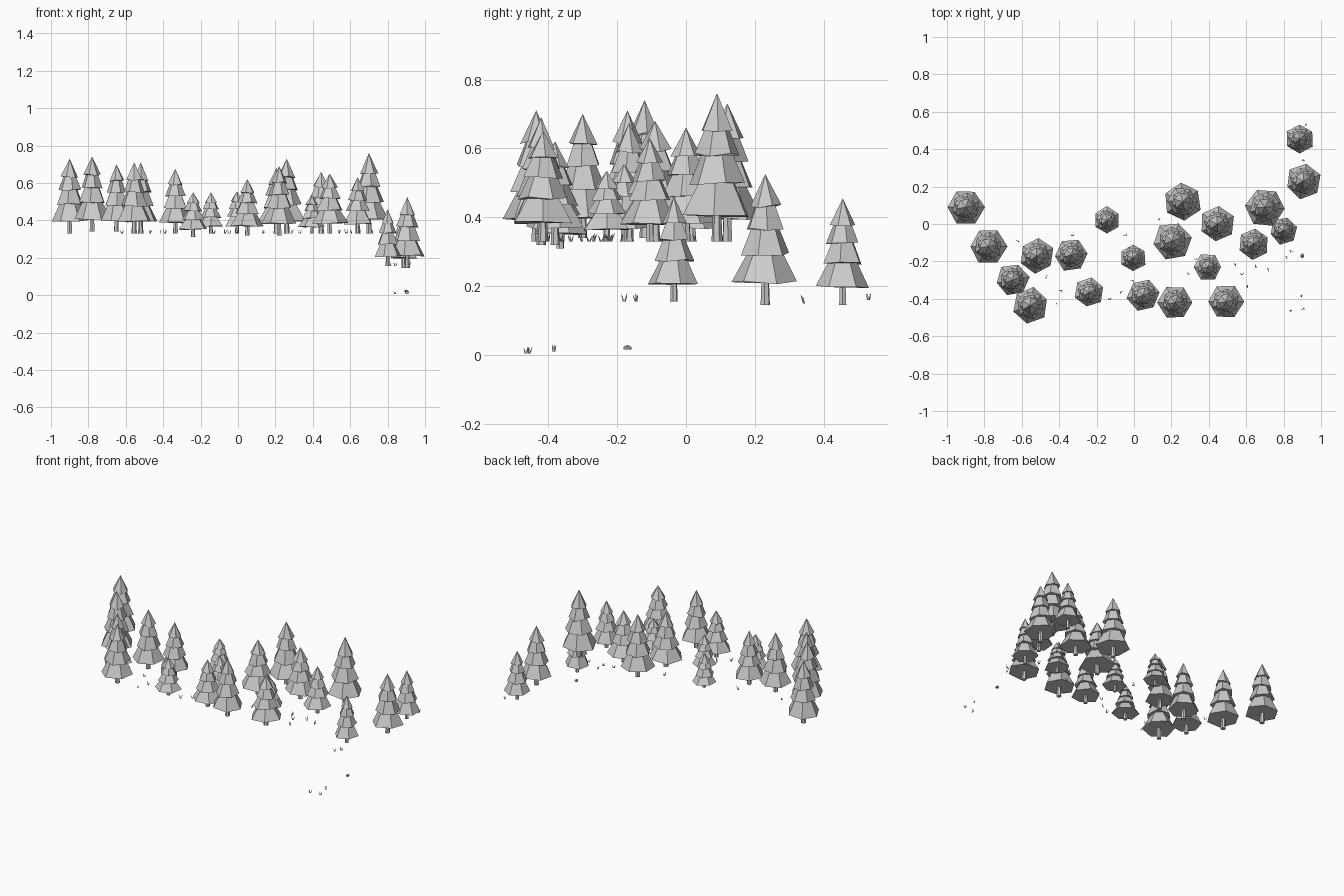
import bpy, bmesh, math, random
from mathutils import Matrix, Vector

random.seed(4)
if "Cube" in bpy.data.objects:
    bpy.data.objects.remove(bpy.data.objects["Cube"], do_unlink=True)

grey = bpy.data.materials.new("plain grey")
grey.use_nodes = True
grey.diffuse_color = (0.6, 0.6, 0.6, 1)
grey.node_tree.nodes["Principled BSDF"].inputs["Base Color"].default_value = (0.6, 0.6, 0.6, 1)


def finish(bm, name, location):
    """Turn a bmesh into a flat shaded object."""
    mesh = bpy.data.meshes.new(name)
    bm.to_mesh(mesh)
    bm.free()
    mesh.materials.append(grey)
    obj = bpy.data.objects.new(name, mesh)
    obj.location = location
    bpy.context.scene.collection.objects.link(obj)
    return obj


def frustum(bm, sides, low_radius, high_radius, low, high, yaw=0.0):
    """Add a closed cone or frustum between two heights and return its vertices."""
    place = Matrix.Translation((0, 0, (low + high) / 2)) @ Matrix.Rotation(yaw, 4, 'Z')
    made = bmesh.ops.create_cone(bm, cap_ends=True, cap_tris=False, segments=sides,
                                 radius1=low_radius, radius2=high_radius,
                                 depth=high - low, matrix=place)
    return made["verts"]


# Skirt heights and radii as shares of the tree height and the canopy radius
TIERS = [(0.17, 0.44, 1.0, 0.45), (0.39, 0.63, 0.77, 0.36),
         (0.585, 0.80, 0.61, 0.27), (0.755, 1.0, 0.47, 0.0)]


def pine(x, y, base, top, radius, yaw):
    bm = bmesh.new()
    height = top - base
    frustum(bm, 6, radius * 0.15, radius * 0.11, 0, height * 0.25, math.radians(yaw))
    for index, (low, high, wide, narrow) in enumerate(TIERS):
        turn = math.radians(yaw + 90 + index * 23)
        verts = frustum(bm, 6, radius * wide, radius * narrow, height * low, height * high, turn)
        # Uneven skirt rim
        for v in verts:
            if v.co.z < height * (low + 0.01):
                stretch = random.uniform(0.94, 1.04)
                v.co.x *= stretch
                v.co.y *= stretch
                v.co.z += height * random.uniform(-0.015, 0.015)
    finish(bm, "pine_tree", (x, y, base))


def tuft(x, y, z):
    """A few thin leaning blades."""
    bm = bmesh.new()
    for blade in range(3):
        angle = random.uniform(0, math.tau)
        out = Vector((math.cos(angle), math.sin(angle), 0))
        verts = frustum(bm, 3, 0.003, 0.0008, 0, random.uniform(0.014, 0.025), angle)
        for v in verts:
            v.co += out * (0.003 + v.co.z * 0.4)
    finish(bm, "grass_tuft", (x, y, z))


# Trees: x, y, foot, tip, canopy radius, yaw in degrees
west_trees = [
    (-.90, .09, .33, .73, .1, 0), (-.78, -.12, .34, .74, .1, 0),
    (-.65, -.3, .34, .7, .09, 10), (-.555, -.435, .33, .71, .097, 20),
    (-.52, -.17, .33, .71, .095, 25), (-.335, -.165, .33, .675, .09, 5),
    (-.24, -.365, .31, .55, .08, 20), (-.145, .02, .33, .55, .074, 30),
    (-.005, -.18, .33, .555, .074, 30), (.05, -.38, .32, .62, .088, 10),
]
east_trees = [
    (.22, -.42, .32, .69, .095, 0), (.205, -.09, .33, .68, .102, 10),
    (.26, .12, .33, .73, .104, 35), (.395, -.23, .33, .535, .074, 0),
    (.445, 0, .33, .66, .097, 25), (.49, -.415, .33, .65, .097, 0),
    (.64, -.105, .33, .63, .085, 25), (.7, .09, .33, .76, .106, -5),
    (.8, -.035, .155, .46, .076, 15), (.905, .23, .145, .525, .096, 20),
    (.885, .455, .145, .455, .08, 30),
]
for row in west_trees + east_trees:
    pine(*row)

# Grass on the upper level
upper_grass = [
    (-.62, -.09), (-.47, -.28), (-.41, -.43), (-.39, -.355), (-.33, -.065),
    (-.13, -.4), (-.07, -.36), (-.045, -.06), (-.005, -.3), (.135, .03),
    (.285, -.27), (.33, -.19), (.54, -.22), (.58, -.27), (.61, -.335),
    (.65, -.225), (.72, -.245),
]
for x, y in upper_grass:
    tuft(x, y, .33)

# Grass on the lower slopes
for x, y, z in [(.82, -.18, .155), (.84, -.145, .155), (.905, .345, .15), (.915, .53, .16),
                (.84, -.465, .005), (.905, -.455, .005), (.9, -.385, .01)]:
    tuft(x, y, z)

# Flat-bottomed rock
bm = bmesh.new()
bmesh.ops.create_icosphere(bm, subdivisions=1, radius=1)
for v in bm.verts:
    v.co = Vector((v.co.x * .011, v.co.y * .014, max(v.co.z, -.2) * .012))
finish(bm, "rock", (.9, -.17, .018))
